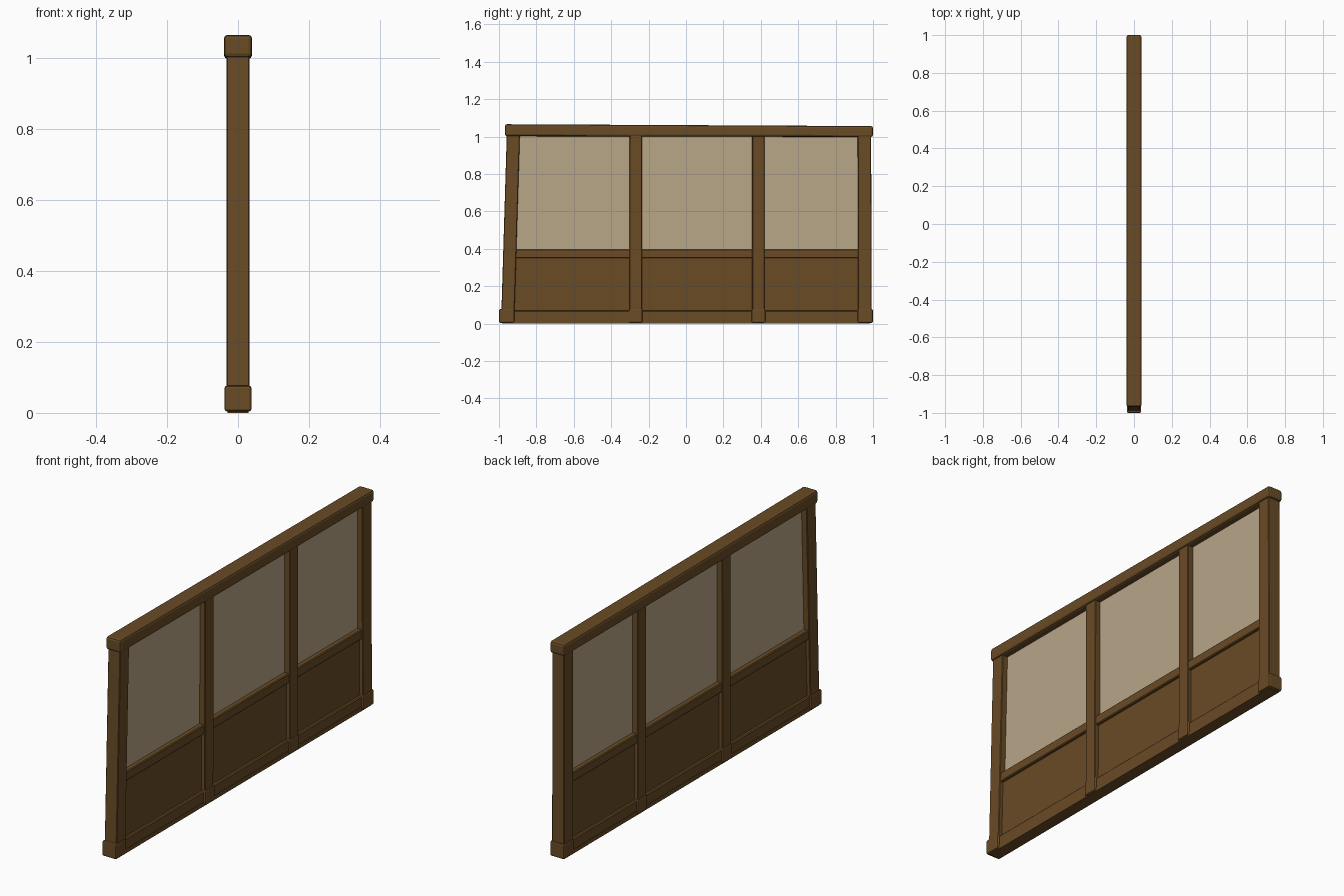
import bpy, bmesh

if "Cube" in bpy.data.objects:
    bpy.data.objects.remove(bpy.data.objects["Cube"])


def material(name, rgb):
    m = bpy.data.materials.new(name)
    m.diffuse_color = (*rgb, 1.0)
    m.use_nodes = True
    m.node_tree.nodes["Principled BSDF"].inputs["Base Color"].default_value = m.diffuse_color
    return m


WOOD = material("brown_wood", (0.141, 0.070, 0.0185))
GLASS = material("beige_glass", (0.479, 0.381, 0.246))


def slab(name, outline, half, mat, bevel=0.0, segments=2):
    """Extrude a (y, z) outline through x from -half to +half."""
    bm = bmesh.new()
    face = bm.faces.new([bm.verts.new((-half, y, z)) for y, z in outline])
    ext = bmesh.ops.extrude_face_region(bm, geom=[face])["geom"]
    moved = [v for v in ext if isinstance(v, bmesh.types.BMVert)]
    bmesh.ops.translate(bm, verts=moved, vec=(2 * half, 0, 0))
    if bevel:
        bmesh.ops.bevel(bm, geom=bm.edges[:], offset=bevel, segments=segments,
                        profile=0.5, affect='EDGES')
    bmesh.ops.recalc_face_normals(bm, faces=bm.faces[:])
    me = bpy.data.meshes.new(name)
    bm.to_mesh(me)
    bm.free()
    me.materials.append(mat)
    ob = bpy.data.objects.new(name, me)
    bpy.context.collection.objects.link(ob)
    return ob


def quad(y0, y1, z0, z1, t0=None, t1=None):
    """Outline with bottom span y0..y1 and optional top span t0..t1."""
    t0 = y0 if t0 is None else t0
    t1 = y1 if t1 is None else t1
    return [(y0, z0), (y1, z0), (t1, z1), (t0, z1)]


# Top rail, slightly sloping
slab("top_rail", [(-0.968, 1.002), (1.0, 0.998), (1.0, 1.056), (-0.968, 1.066)],
     0.040, WOOD, 0.011)

# Posts (bottom span, top span) and their feet; the first post leans
posts = [
    (-0.988, -0.918, -0.958, -0.888),
    (-0.303, -0.236, -0.301, -0.234),
    (0.354, 0.420, 0.354, 0.420),
    (0.920, 0.992, 0.918, 0.990),
]
feet = [(-1.0, -0.918), (-0.306, -0.233), (0.350, 0.424), (0.917, 1.0)]
for i, (p, f) in enumerate(zip(posts, feet), 1):
    slab(f"post_{i}", quad(p[0], p[1], 0.03, 1.02, p[2], p[3]), 0.033, WOOD, 0.003, 1)
    slab(f"post_foot_{i}", quad(f[0], f[1], 0.004, 0.077), 0.038, WOOD, 0.007)

# Bays: lower rail, wood panel, middle rail and pane between each pair of posts
for i in range(3):
    a, b = posts[i], posts[i + 1]
    y0, y1 = (a[0] + a[1]) / 2, (b[0] + b[1]) / 2
    t0, t1 = (a[2] + a[3]) / 2, (b[2] + b[3]) / 2
    slab(f"bottom_rail_{i + 1}", quad(y0, y1, 0.004, 0.070), 0.028, WOOD, 0.004, 1)
    slab(f"lower_panel_{i + 1}", quad(y0, y1, 0.05, 0.37), 0.014, WOOD)
    slab(f"middle_rail_{i + 1}", quad(y0 + 0.01, y1, 0.350, 0.397), 0.028, WOOD, 0.004, 1)
    slab(f"window_pane_{i + 1}", quad(y0 + 0.01, y1, 0.38, 1.02, t0, t1), 0.004, GLASS)

# Ground strip under the whole wall
slab("ground_strip", quad(-0.985, 0.985, 0.0, 0.02), 0.030, WOOD)
